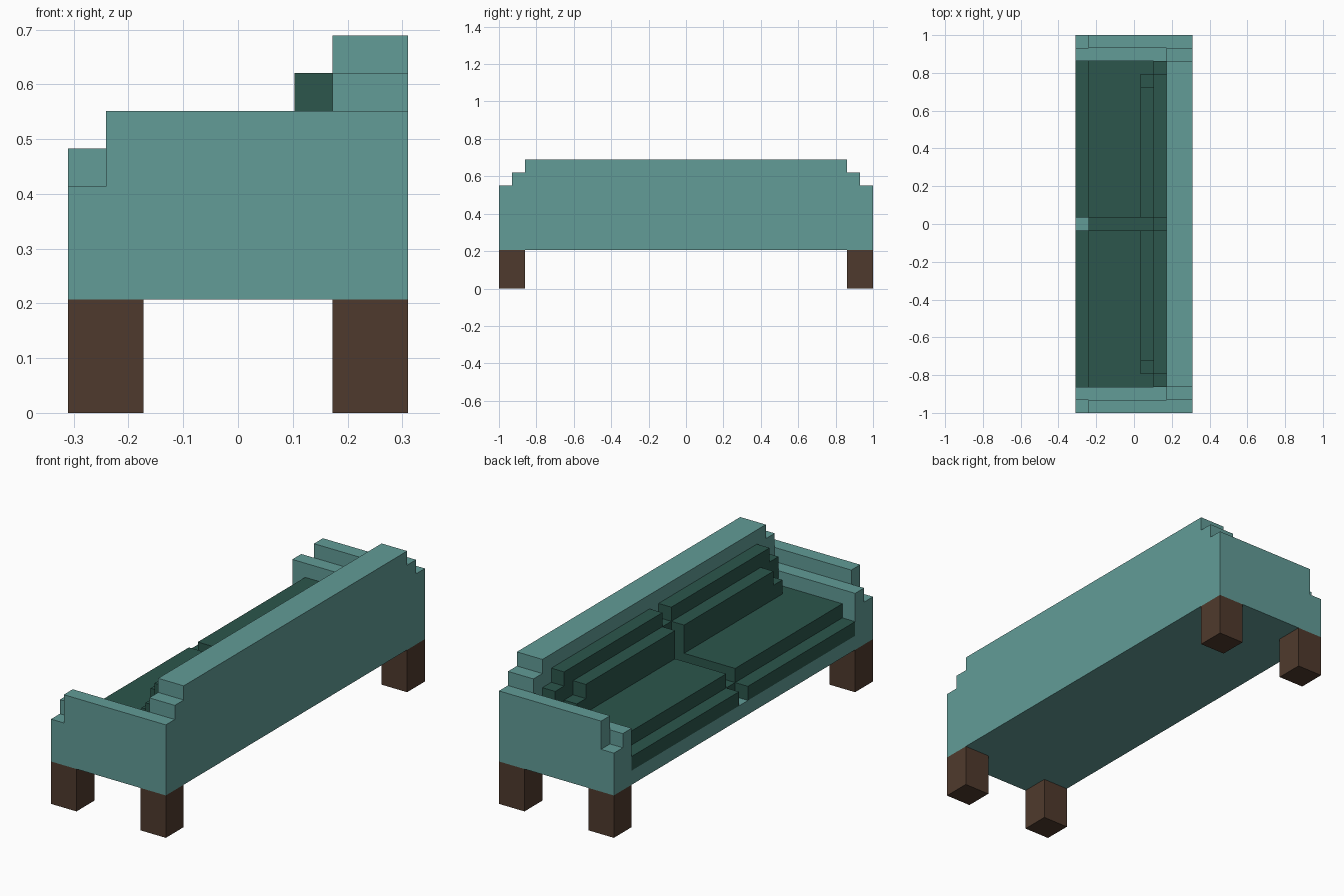
import bpy, bmesh
from mathutils import Vector

if "Cube" in bpy.data.objects:
    bpy.data.objects.remove(bpy.data.objects["Cube"])

U = 2 / 29  # one block; the sofa is 9 x 29 x 10 blocks


def material(name, rgb):
    m = bpy.data.materials.new(name)
    m.diffuse_color = (*rgb, 1)
    m.use_nodes = True
    m.node_tree.nodes["Principled BSDF"].inputs["Base Color"].default_value = m.diffuse_color
    return m


TEAL = material("teal fabric", (0.122, 0.332, 0.309))
GREEN = material("dark green cushion", (0.025, 0.093, 0.072))
WOOD = material("dark wood", (0.078, 0.042, 0.026))


def extrude(name, mat, profile, axis, lo, hi, mirror=False):
    """Extrude a block-unit profile along x (profile is y,z) or y (profile is x,z)."""
    bm = bmesh.new()

    def point(a, b, t):
        x, y = (t, a) if axis == "x" else (a, t)
        return Vector(((x - 4.5) * U, (y - 14.5) * U, b * U))

    face = bm.faces.new([bm.verts.new(point(a, b, lo)) for a, b in profile])
    res = bmesh.ops.extrude_face_region(bm, geom=[face], use_keep_orig=True)
    verts = [g for g in res["geom"] if isinstance(g, bmesh.types.BMVert)]
    shift = Vector(((hi - lo) * U, 0, 0) if axis == "x" else (0, (hi - lo) * U, 0))
    bmesh.ops.translate(bm, verts=verts, vec=shift)
    bmesh.ops.recalc_face_normals(bm, faces=bm.faces)
    me = bpy.data.meshes.new(name)
    bm.to_mesh(me)
    bm.free()
    me.materials.append(mat)
    ob = bpy.data.objects.new(name, me)
    bpy.context.collection.objects.link(ob)
    if mirror:
        mod = ob.modifiers.new("mirror", "MIRROR")
        mod.use_axis = (False, True, False)
    return ob


def box(name, mat, x, y, z, mirror=False):
    prof = [(x[0], z[0]), (x[1], z[0]), (x[1], z[1]), (x[0], z[1])]
    return extrude(name, mat, prof, "y", y[0], y[1], mirror)


# Legs
box("front_legs", WOOD, (0, 2), (0, 2), (0, 3), True)
box("back_legs", WOOD, (7, 9), (0, 2), (0, 3), True)

# Frame
box("base", TEAL, (0, 7), (2, 27), (3, 4))
extrude("backrest", TEAL,
        [(0, 3), (29, 3), (29, 8), (28, 8), (28, 9), (27, 9),
         (27, 10), (2, 10), (2, 9), (1, 9), (1, 8), (0, 8)], "x", 7, 9)

# Arms: tall outer panel and lower inner panel
extrude("arm_outer", TEAL,
        [(0, 3), (7, 3), (7, 8), (1, 8), (1, 6), (0, 6)], "y", 0, 1, True)
box("arm_inner", TEAL, (0, 7), (1, 2), (3, 7), True)

# Seat cushions with stepped front edge, and the seam between them
extrude("seat_cushion", GREEN,
        [(0, 4), (7, 4), (7, 6), (1, 6), (1, 5), (0, 5)], "y", 2, 14, True)
box("seat_seam", GREEN, (1, 7), (14, 15), (4, 5))

# Back cushions: rear and front layers, and the seam between them
extrude("back_cushion_rear", GREEN,
        [(2, 6), (14, 6), (14, 9), (3, 9), (3, 8), (2, 8)], "x", 6, 7, True)
extrude("back_cushion_front", GREEN,
        [(3, 6), (14, 6), (14, 8), (4, 8), (4, 7), (3, 7)], "x", 5, 6, True)
box("back_seam", GREEN, (6, 7), (14, 15), (5, 8))
